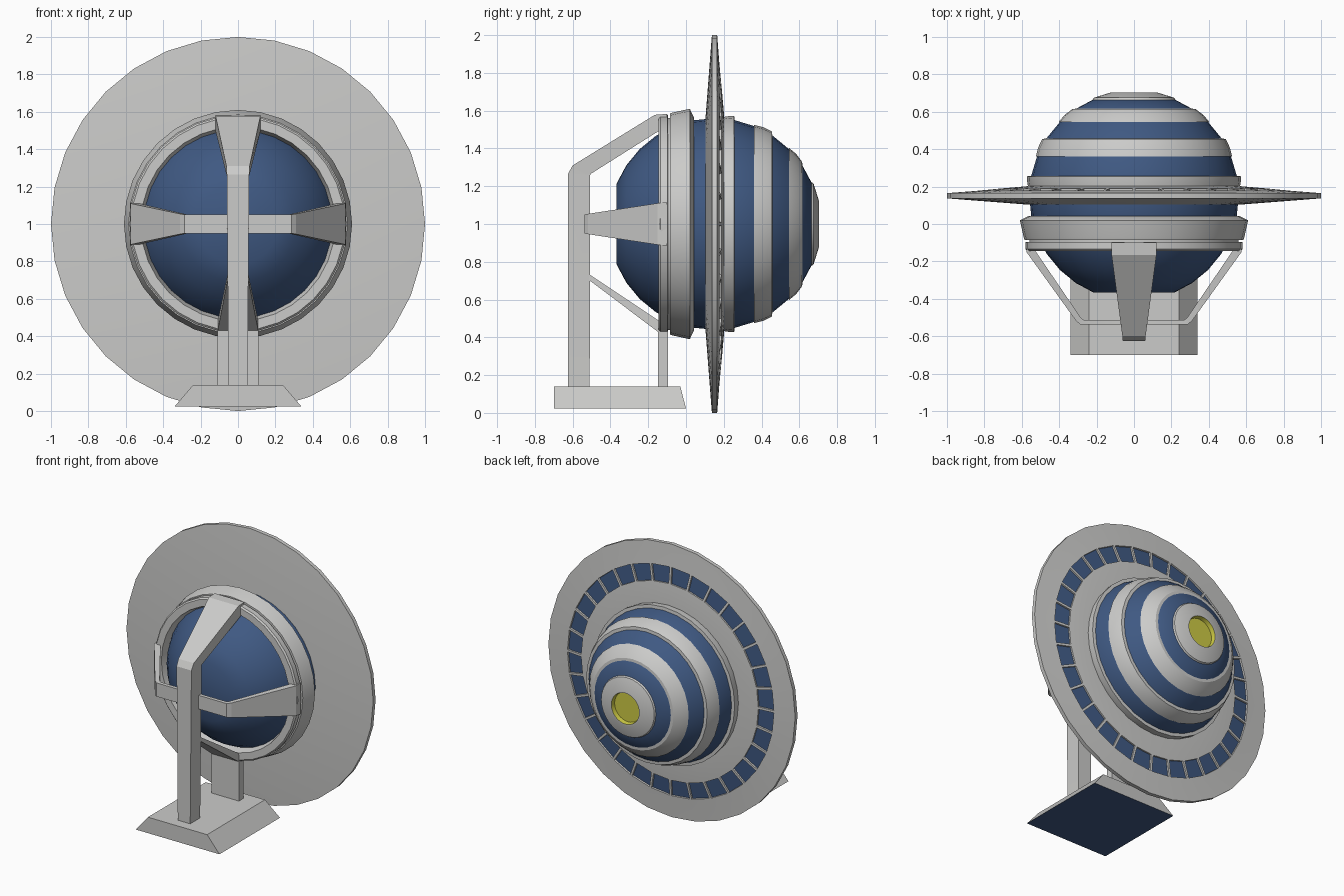
import bpy, bmesh, math
from mathutils import Vector

cube = bpy.data.objects.get("Cube")
if cube:
    bpy.data.objects.remove(cube)

SEGS = 32
CENTRE_Z = 1.0
BALL_Y, BALL_R = 0.15, 0.56


def material(name, rgb):
    m = bpy.data.materials.new(name)
    m.use_nodes = True
    m.diffuse_color = (*rgb, 1)
    m.node_tree.nodes["Principled BSDF"].inputs["Base Color"].default_value = (*rgb, 1)
    return m


GREY = material("light grey", (0.6, 0.6, 0.59))
BLUE = material("deep blue", (0.05, 0.1, 0.225))
YELLOW = material("yellow", (0.62, 0.6, 0.06))


def finish(bm, name, mats, angle=30):
    bmesh.ops.recalc_face_normals(bm, faces=bm.faces)
    mesh = bpy.data.meshes.new(name)
    bm.to_mesh(mesh)
    bm.free()
    for m in mats:
        mesh.materials.append(m)
    obj = bpy.data.objects.new(name, mesh)
    bpy.context.collection.objects.link(obj)
    bpy.ops.object.select_all(action='DESELECT')
    obj.select_set(True)
    bpy.context.view_layer.objects.active = obj
    bpy.ops.object.shade_smooth_by_angle(angle=math.radians(angle))
    return obj


def lathe_mesh(profile, closed=True):
    """Spin (radius, y) points around the horizontal axis of the ball."""
    bm = bmesh.new()
    rings = []
    for r, y in profile:
        ring = []
        for i in range(SEGS):
            a = math.tau * i / SEGS
            ring.append(bm.verts.new((r * math.sin(a), y, CENTRE_Z + r * math.cos(a))))
        rings.append(ring)
    pairs = list(zip(rings, rings[1:]))
    if closed:
        pairs.append((rings[-1], rings[0]))
    for a, b in pairs:
        for i in range(SEGS):
            j = (i + 1) % SEGS
            bm.faces.new((a[i], a[j], b[j], b[i]))
    if not closed:
        bm.faces.new(rings[0])
        bm.faces.new(rings[-1])
    return bm


def loft(name, sections, place):
    """Join four-cornered sections (outer point, inner point, half width)."""
    bm = bmesh.new()
    loops = []
    for outer, inner, w in sections:
        corners = ((outer, -w), (outer, w), (inner, w), (inner, -w))
        loops.append([bm.verts.new(place(p, s)) for p, s in corners])
    for a, b in zip(loops, loops[1:]):
        for i in range(4):
            j = (i + 1) % 4
            bm.faces.new((a[i], a[j], b[j], b[i]))
    bm.faces.new(loops[0])
    bm.faces.new(loops[-1])
    return finish(bm, name, [GREY], 15)


def ball_radius(y):
    return math.sqrt(BALL_R ** 2 - (y - BALL_Y) ** 2)


# Blue ball with flattened ends
steps = [math.radians(22.5 + 135 * i / 12) for i in range(13)]
ball = lathe_mesh([(BALL_R * math.sin(a), BALL_Y - BALL_R * math.cos(a)) for a in steps], False)
finish(ball, "ball", [BLUE])

# Raised bands over the back of the ball
for name, y0, y1 in (("collar_band", 0.19, 0.26), ("middle_band", 0.36, 0.46),
                     ("rear_band", 0.545, 0.62)):
    r0, r1 = ball_radius(y0), ball_radius(y1)
    mid = (y0 + y1) / 2
    finish(lathe_mesh([(r0 - 0.03, y0), (r0 + 0.006, y0), (ball_radius(mid) + 0.016, mid),
                       (r1 + 0.024, y1 - 0.005), (r1 - 0.03, y1)]), name, [GREY])

# Rear cap with a recessed yellow lamp
cap = lathe_mesh([(0.2, 0.645), (0.222, 0.662), (0.215, 0.675), (0.125, 0.703),
                  (0.113, 0.703), (0.108, 0.672)], False)
for f in cap.faces:
    c = f.calc_center_median()
    if math.hypot(c.x, c.z - CENTRE_Z) < 0.112 and c.y > 0.66:
        f.material_index = 1
finish(cap, "rear_cap", [GREY, YELLOW])

# Wide disc with a ring of inset windows on its back
disc = lathe_mesh([(0.5, 0.103), (0.56, 0.103), (1.0, 0.137), (1.0, 0.165),
                   (0.845, 0.177), (0.71, 0.19), (0.56, 0.203), (0.5, 0.203)])
bmesh.ops.recalc_face_normals(disc, faces=disc.faces)
windows = []
for f in disc.faces:
    c = f.calc_center_median()
    if c.y > 0.17 and 0.73 < math.hypot(c.x, c.z - CENTRE_Z) < 0.82:
        windows.append(f)
bmesh.ops.inset_individual(disc, faces=windows, thickness=0.012)
bmesh.ops.inset_individual(disc, faces=windows, thickness=0.001, depth=-0.012)
for f in windows:
    f.material_index = 1
finish(disc, "disc", [GREY, BLUE])

# Front rings around the ball
finish(lathe_mesh([(0.5, -0.085), (0.585, -0.085), (0.59, -0.07), (0.61, 0.02),
                   (0.565, 0.042), (0.53, 0.042)]), "main_ring", [GREY])
finish(lathe_mesh([(0.52, -0.145), (0.57, -0.145), (0.58, -0.135), (0.58, -0.097),
                   (0.56, -0.095), (0.56, -0.08), (0.5, -0.08)]), "cage_ring", [GREY])


def upright(p, s):
    return Vector((s, p[0], p[1]))


# Front post bending back to the top of the ring
loft("front_post", [((-0.625, 0.12), (-0.51, 0.12), 0.05),
                    ((-0.625, 1.265), (-0.507, 1.26), 0.06),
                    ((-0.6, 1.31), (-0.505, 1.265), 0.062),
                    ((-0.165, 1.578), (-0.14, 1.495), 0.12),
                    ((-0.1, 1.583), (-0.1, 1.51), 0.12)], upright)

# Lower brace and rear post
loft("lower_brace", [((-0.515, 0.705), (-0.515, 0.735), 0.055),
                     ((-0.15, 0.43), (-0.14, 0.485), 0.108),
                     ((-0.1, 0.42), (-0.1, 0.48), 0.11)], upright)
loft("rear_post", [((-0.147, 0.12), (-0.095, 0.12), 0.11),
                   ((-0.147, 0.44), (-0.095, 0.44), 0.11)], upright)

# Side arms and the cross bar, as one run per side
for side, label in ((1, "left"), (-1, "right")):
    loft(label + "_arm", [((0.0, -0.538), (0.0, -0.512), 0.05),
                          ((0.285, -0.538), (0.27, -0.512), 0.05),
                          ((0.31, -0.518), (0.285, -0.5), 0.054),
                          ((0.575, -0.15), (0.53, -0.14), 0.11),
                          ((0.578, -0.1), (0.53, -0.1), 0.115)],
         lambda p, s: Vector((side * p[0], p[1], CENTRE_Z + s)))

# Sloped base with a blue underside
base = bmesh.new()
low = [base.verts.new(p + (0.023,)) for p in ((-0.34, -0.7), (0.34, -0.7), (0.34, 0), (-0.34, 0))]
top = [base.verts.new(p + (0.14,)) for p in ((-0.24, -0.7), (0.24, -0.7), (0.24, -0.03), (-0.24, -0.03))]
base.faces.new(low).material_index = 1
base.faces.new(top)
for i in range(4):
    j = (i + 1) % 4
    base.faces.new((low[i], low[j], top[j], top[i]))
finish(base, "base", [GREY, BLUE])
